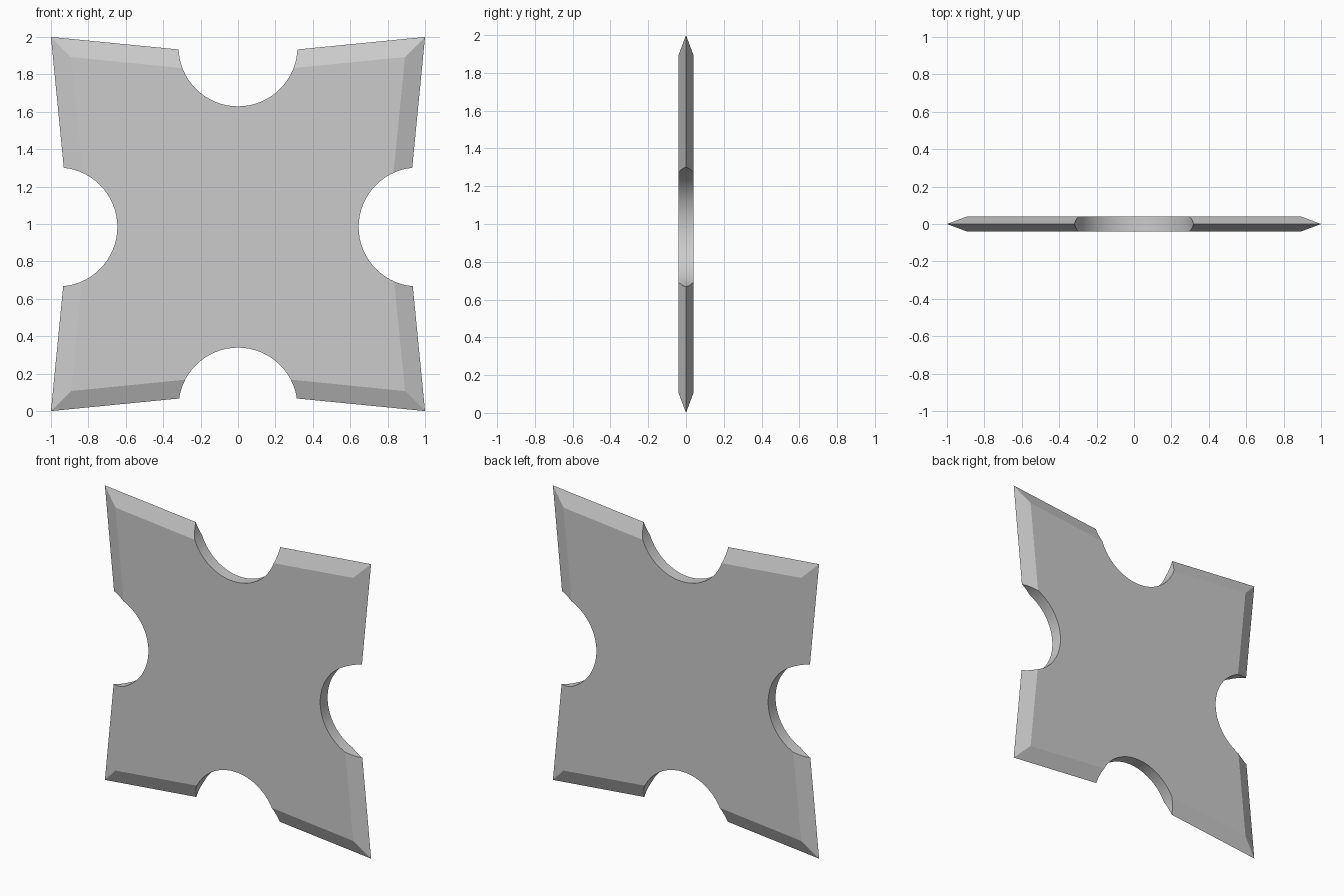
import bpy, bmesh, math
from mathutils import Matrix

if "Cube" in bpy.data.objects:
    bpy.data.objects.remove(bpy.data.objects["Cube"])

HALF_T = 0.04      # half thickness
NOTCH_R = 0.318
NOTCH_D = 0.963    # notch centre distance from the middle
NOTCH_Z = 0.984    # height of the notch pattern centre


def star_ring(bm, corner, mid, y):
    """Four-pointed outline: corners with slightly sunken side middles."""
    verts = []
    for i in range(4):
        a = i * math.pi / 2
        for px, pz in ((corner, corner), (0, mid)):
            verts.append(bm.verts.new((px * math.cos(a) - pz * math.sin(a), y,
                                       1 + px * math.sin(a) + pz * math.cos(a))))
    return verts


# Blade: flat faces front and back, sharpened to a central ridge
bm = bmesh.new()
front = star_ring(bm, 0.893, 0.804, -HALF_T)
ridge = star_ring(bm, 1.0, 0.902, 0)
back = star_ring(bm, 0.893, 0.804, HALF_T)
bm.faces.new(front)
bm.faces.new(back[::-1])
for a, b in ((front, ridge), (ridge, back)):
    for i in range(8):
        j = (i + 1) % 8
        bm.faces.new((a[i], b[i], b[j], a[j]))
bmesh.ops.recalc_face_normals(bm, faces=bm.faces)
mesh = bpy.data.meshes.new("throwing_star_blade")
bm.to_mesh(mesh)
bm.free()
blade = bpy.data.objects.new("throwing_star_blade", mesh)
bpy.context.collection.objects.link(blade)

# Cutter: four cylinders, one per side
bm = bmesh.new()
for i in range(4):
    a = i * math.pi / 2
    bmesh.ops.create_cone(
        bm, cap_ends=True, segments=64, radius1=NOTCH_R, radius2=NOTCH_R, depth=0.4,
        matrix=Matrix.Translation((NOTCH_D * math.cos(a), 0, NOTCH_Z + NOTCH_D * math.sin(a)))
        @ Matrix.Rotation(math.pi / 2, 4, 'X'))
cut_mesh = bpy.data.meshes.new("notch_cutter")
bm.to_mesh(cut_mesh)
bm.free()
cutter = bpy.data.objects.new("notch_cutter", cut_mesh)
cutter.hide_render = True
bpy.context.collection.objects.link(cutter)

# Round notches
mod = blade.modifiers.new("notches", 'BOOLEAN')
mod.operation = 'DIFFERENCE'
mod.solver = 'EXACT'
mod.object = cutter
bpy.context.view_layer.objects.active = blade
blade.select_set(True)
bpy.ops.object.modifier_apply(modifier=mod.name)
bpy.data.objects.remove(cutter)

# Smooth notch walls, crisp blade edges
bpy.ops.object.shade_smooth_by_angle(angle=math.radians(12))
